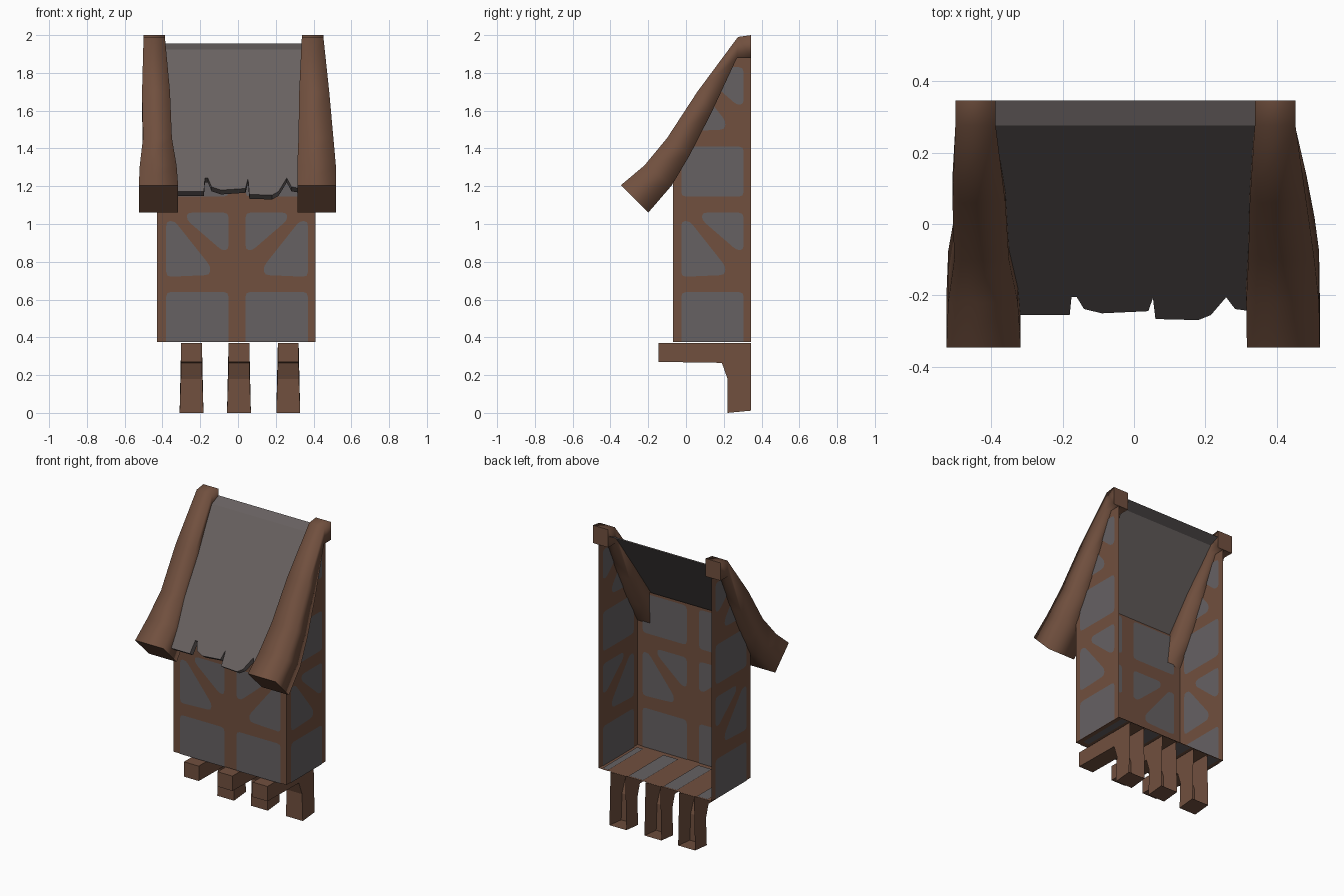
import bpy, bmesh
from mathutils import Vector

if "Cube" in bpy.data.objects:
    bpy.data.objects.remove(bpy.data.objects["Cube"])


def material(name, rgb):
    m = bpy.data.materials.new(name)
    m.diffuse_color = (*rgb, 1)
    m.use_nodes = True
    m.node_tree.nodes["Principled BSDF"].inputs["Base Color"].default_value = m.diffuse_color
    return m


TIMBER = material("timber_brown", (0.165, 0.080, 0.049))
PLASTER = material("plaster_grey", (0.132, 0.120, 0.124))
ROOF = material("roof_grey", (0.140, 0.121, 0.119))

XL, XR, YF, YB, Z0 = -0.43, 0.41, -0.07, 0.345, 0.375   # body box
EAVE_Z, RIDGE_Y, RIDGE_Z, SLOPE = 1.435, 0.275, 1.925, 1.42


def roof_z(y):
    return RIDGE_Z + SLOPE * (y - RIDGE_Y)


def face(bm, pts, normal, mat=0):
    """Polygon turned to look along the given normal."""
    f = bm.faces.new([bm.verts.new(p) for p in pts])
    f.normal_update()
    if f.normal.dot(Vector(normal)) < 0:
        f.normal_flip()
    f.material_index = mat
    return f


def finish(name, bm, mats):
    me = bpy.data.meshes.new(name)
    bm.to_mesh(me)
    bm.free()
    for m in mats:
        me.materials.append(m)
    ob = bpy.data.objects.new(name, me)
    bpy.context.collection.objects.link(ob)
    return ob


def rounded(pts, r=0.025):
    """Cut the corners of a 2D outline, keeping the ones on the sill square."""
    out = []
    for i, p in enumerate(pts):
        p = Vector(p)
        a, b = Vector(pts[i - 1]) - p, Vector(pts[(i + 1) % len(pts)]) - p
        if p.y <= Z0 + 0.001:
            out.append(p)
            continue
        ra, rb = min(r, a.length * 0.4), min(r, b.length * 0.4)
        start, end = p + a.normalized() * ra, p + b.normalized() * rb
        out += [start, p * 0.5 + (start + end) * 0.25, end]
    return out


# Plaster outlines of one timber-frame bay: square, then two triangles by a brace
SQUARE = [(-0.38, 0.375), (-0.05, 0.375), (-0.05, 0.64), (-0.38, 0.64)]
LOWER = [(-0.38, 0.72), (-0.15, 0.73), (-0.145, 0.775), (-0.335, 1.015), (-0.38, 1.015)]
UPPER = [(-0.27, 1.06), (-0.05, 1.06), (-0.05, 0.865), (-0.085, 0.86), (-0.27, 1.02)]
STEP = 0.77
BAY = [SQUARE, LOWER, UPPER]
TALL = BAY + [[(u, v + STEP) for u, v in s] for s in BAY]


def wall(name, outline, panels, place, normal, clip=False):
    """Timber sheet with thin plaster plates on both sides."""
    bm = bmesh.new()
    n = Vector(normal)
    face(bm, [place(u, v) for u, v in outline], n)
    for pts in panels:
        for side in (1, -1):
            face(bm, [place(u, v) + n * 0.004 * side for u, v in rounded(pts)], n * side, 1)
    if clip:
        bmesh.ops.bisect_plane(bm, geom=bm.verts[:] + bm.edges[:] + bm.faces[:],
                               plane_co=(0, RIDGE_Y, RIDGE_Z - 0.01),
                               plane_no=(0, -SLOPE, 1), clear_outer=True)
    finish(name, bm, [TIMBER, PLASTER])


# Front wall: the bay mirrored about its central post
left = TALL[:4]
right = [[(-0.01 - u, v) for u, v in s] for s in left]
wall("front_wall", [(XL, Z0), (XR, Z0), (XR, EAVE_Z - 0.01), (XL, EAVE_Z - 0.01)],
     left + right, lambda u, v: Vector((u, YF, v)), (0, -1, 0))

# Side walls, cut off under the roof slope
side_panels = [[(u + 0.355, v) for u, v in s] for s in TALL]
for name, x, s in (("left_wall", XL, -1), ("right_wall", XR, 1)):
    wall(name, [(YF, Z0), (YB, Z0), (YB, 1.93), (YF, 1.93)], side_panels,
         lambda u, v, x=x: Vector((x, u, v)), (s, 0, 0), clip=True)

# Floor with plaster strips between the joists
strips = [[(a, -0.03), (b, -0.03), (b, 0.34), (a, 0.34)]
          for a, b in ((-0.40, -0.32), (-0.17, -0.07), (0.08, 0.19), (0.34, 0.385))]
wall("floor", [(XL, YF), (XR, YF), (XR, YB), (XL, YB)], strips,
     lambda u, v: Vector((u, v, Z0)), (0, 0, 1))

# Roof sheet with torn lower edge and a lip turned under
TORN = [(XL, -0.255), (-0.18, -0.255), (-0.175, -0.205), (-0.16, -0.205),
        (-0.14, -0.238), (-0.09, -0.25), (0.04, -0.244), (0.053, -0.207),
        (0.06, -0.266), (0.18, -0.269), (0.215, -0.255), (0.258, -0.205),
        (0.283, -0.238), (XR, -0.255)]
bm = bmesh.new()
inward = Vector((0, SLOPE, -1)).normalized() * 0.04
edge = [Vector((x, y, roof_z(y))) for x, y in TORN]
for a, b in zip(edge, edge[1:]):
    ta, tb = Vector((a.x, RIDGE_Y, RIDGE_Z)), Vector((b.x, RIDGE_Y, RIDGE_Z))
    ba, bb = Vector((a.x, YB, 1.955)), Vector((b.x, YB, 1.955))
    face(bm, [a, b, tb, ta], (0, -1, 1))
    face(bm, [ta, tb, bb, ba], (0, 0, 1))
    lip = face(bm, [a, b, b + inward, a + inward], (0, -1, -1))
bmesh.ops.remove_doubles(bm, verts=bm.verts[:], dist=0.0005)
finish("roof_sheet", bm, [ROOF])

# Roof beams: (top y, top z, bottom y, bottom z) along the slope, then x ranges
PATH = [(-0.345, 1.205, -0.20, 1.06), (-0.22, 1.31, -0.075, 1.205),
        (-0.10, 1.455, 0.02, 1.365), (0.06, 1.70, 0.135, 1.59),
        (0.275, 1.99, 0.27, 1.88), (0.345, 2.0, 0.345, 1.88)]
WIDTHS = {
    "left_roof_beam": [(-0.525, -0.317), (-0.52, -0.325), (-0.503, -0.35),
                       (-0.508, -0.36), (-0.50, -0.387), (-0.50, -0.387)],
    "right_roof_beam": [(0.316, 0.52), (0.314, 0.518), (0.32, 0.505),
                        (0.324, 0.483), (0.338, 0.452), (0.338, 0.452)]}
for name, widths in WIDTHS.items():
    bm = bmesh.new()
    rings = []
    for (ty, tz, by, bz), (x0, x1) in zip(PATH, widths):
        rings.append([bm.verts.new(p) for p in
                      ((x0, ty, tz), (x1, ty, tz), (x1, by, bz), (x0, by, bz))])
    for r, q in zip(rings, rings[1:]):
        for i in range(4):
            j = (i + 1) % 4
            bm.faces.new((r[i], r[j], q[j], q[i])).smooth = True
    bm.faces.new(rings[0])
    bm.faces.new(rings[-1])
    bmesh.ops.recalc_face_normals(bm, faces=bm.faces[:])
    finish(name, bm, [TIMBER])

# Brackets: joist and leg in one side profile (y, z, half width), open at the back
PROFILE = [(0.345, 0.37, 0.055), (-0.145, 0.37, 0.055), (-0.145, 0.27, 0.055),
           (0.19, 0.265, 0.055), (0.22, 0.18, 0.057), (0.22, 0.0, 0.063),
           (0.345, 0.012, 0.063)]
for name, cx in (("left_bracket", -0.246), ("middle_bracket", 0.005), ("right_bracket", 0.266)):
    bm = bmesh.new()
    lo = [bm.verts.new((cx - w, y, z)) for y, z, w in PROFILE]
    hi = [bm.verts.new((cx + w, y, z)) for y, z, w in PROFILE]
    bm.faces.new(lo)
    bm.faces.new(hi[::-1])
    for i in range(len(PROFILE) - 1):
        bm.faces.new((lo[i + 1], lo[i], hi[i], hi[i + 1]))
    bmesh.ops.recalc_face_normals(bm, faces=bm.faces[:])
    finish(name, bm, [TIMBER])
